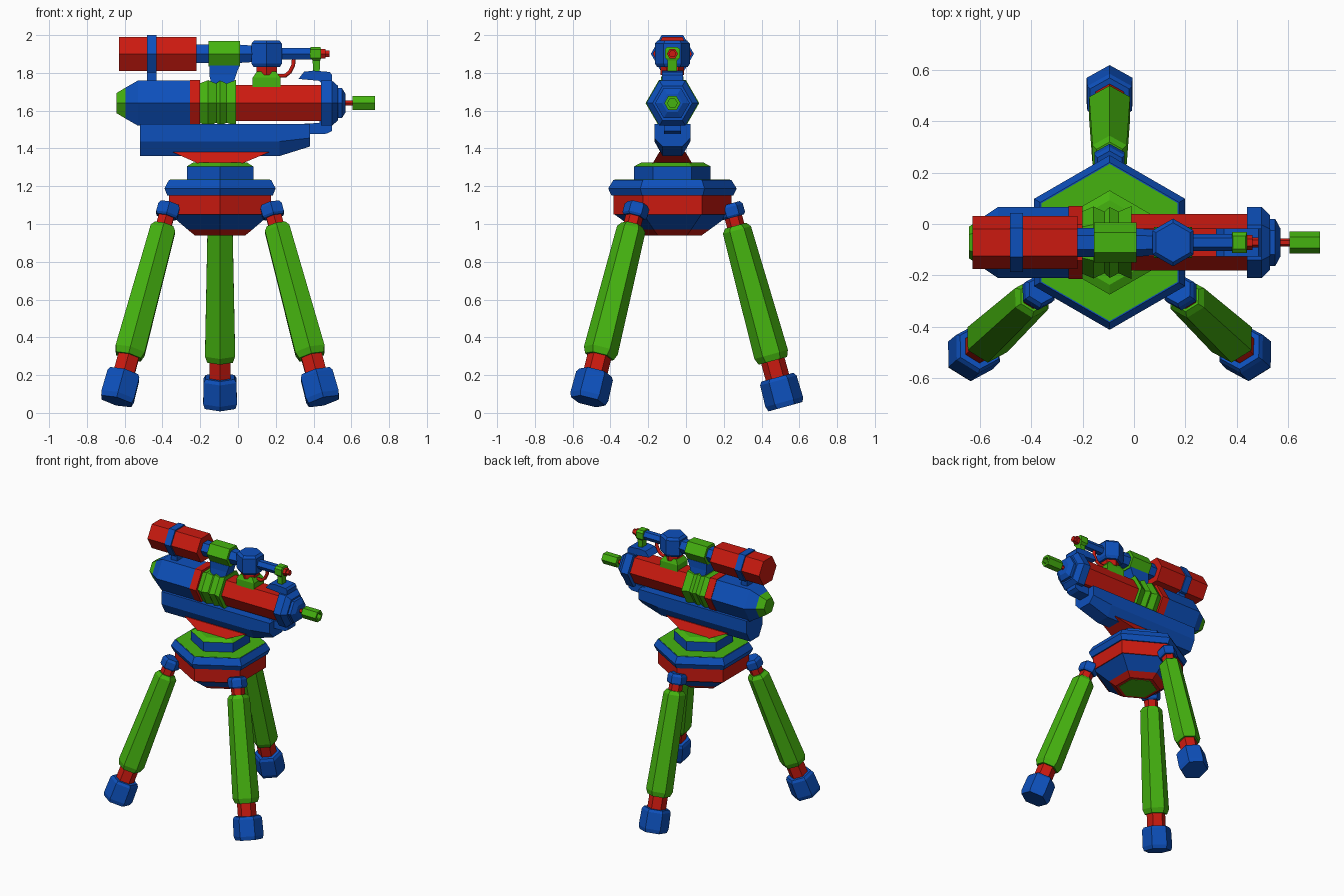
import bpy, bmesh
from mathutils import Vector

if "Cube" in bpy.data.objects:
    bpy.data.objects.remove(bpy.data.objects["Cube"])

CX, CY = -0.095, -0.072      # turret axis; the gun lies in the plane y = CY
X, Y, Z = Vector((1, 0, 0)), Vector((0, 1, 0)), Vector((0, 0, 1))


def material(name, rgb):
    m = bpy.data.materials.new(name)
    m.diffuse_color = (*rgb, 1)
    m.use_nodes = True
    m.node_tree.nodes["Principled BSDF"].inputs["Base Color"].default_value = m.diffuse_color
    return m


RED = material("red_paint", (0.6, 0.01, 0.005))
GREEN = material("green_paint", (0.06, 0.45, 0.005))
BLUE = material("blue_paint", (0.004, 0.08, 0.5))


def loft(name, mat, rings):
    """Skin a list of equal-length point rings and cap both ends."""
    bm = bmesh.new()
    loops = [[bm.verts.new(p) for p in ring] for ring in rings]
    n = len(loops[0])
    for a, b in zip(loops, loops[1:]):
        for i in range(n):
            j = (i + 1) % n
            bm.faces.new((a[i], a[j], b[j], b[i]))
    bm.faces.new(loops[0])
    bm.faces.new(loops[-1])
    bmesh.ops.recalc_face_normals(bm, faces=bm.faces[:])
    me = bpy.data.meshes.new(name)
    bm.to_mesh(me)
    bm.free()
    me.materials.append(mat)
    ob = bpy.data.objects.new(name, me)
    bpy.context.collection.objects.link(ob)
    return ob


def hexa(name, mat, origin, axis, ref, profile):
    """Six-sided turned part: profile of (distance, corner radius); one corner faces ref."""
    axis = axis.normalized()
    u = (ref - axis * ref.dot(axis)).normalized()
    v = axis.cross(u)
    dirs = [u, u * .5 + v * .866, -u * .5 + v * .866,
            -u, -u * .5 - v * .866, u * .5 - v * .866]
    return loft(name, mat, [[origin + axis * s + d * r for d in dirs] for s, r in profile])


def plate(name, mat, outline, half):
    """x-z outline extruded across the gun plane."""
    return loft(name, mat, [[(x, CY + s * half, z) for x, z in outline] for s in (-1, 1)])


def frustum(name, mat, *levels):
    """Rectangular block: levels of (z, x0, x1, half depth)."""
    return loft(name, mat, [[(a, CY - h, z), (b, CY - h, z), (b, CY + h, z), (a, CY + h, z)]
                            for z, a, b, h in levels])


# Turntable stack
hub = Vector((CX, CY, 0))
for name, mat, prof in [
    ("hub_bottom_plate", GREEN, [(.938, .13), (.95, .13)]),
    ("hub_lower_rim", RED, [(.94, .155), (.972, .2)]),
    ("hub_lower_cone", BLUE, [(.972, .2), (1.05, .305)]),
    ("hub_band", RED, [(1.05, .312), (1.155, .312)]),
    ("hub_flange", BLUE, [(1.15, .322), (1.188, .34), (1.234, .312)]),
    ("hub_deck", GREEN, [(1.22, .306), (1.236, .306)]),
    ("turret_collar", BLUE, [(1.234, .203), (1.305, .203)]),
    ("turret_cap", GREEN, [(1.305, .203), (1.325, .165)]),
]:
    hexa(name, mat, hub, Z, Y, prof)

# Three legs: top point, downward direction, radial corner direction
leg_frames = {
    "back_leg": (Vector((CX, .232, 1.105)), Vector((0, .275, -1)), Y),
    "left_leg": (Vector((CX - .267, -.257, 1.105)), Vector((-.27, -.25, -1)), Vector((-.866, -.5, 0))),
    "right_leg": (Vector((CX + .267, -.257, 1.105)), Vector((.27, -.25, -1)), Vector((.866, -.5, 0))),
}
leg_parts = [
    ("hip", BLUE, [(-.002, .055), (.015, .067), (.06, .067), (.072, .058)]),
    ("upper_rod", RED, [(.06, .047), (.14, .047)]),
    ("shin", GREEN, [(.118, .058), (.142, .077), (.825, .092), (.86, .078)]),
    ("lower_rod", RED, [(.85, .064), (.97, .064)]),
    ("foot", BLUE, [(.95, .088), (.968, .1), (1.085, .103), (1.112, .094)]),
]
for leg, (top, down, ref) in leg_frames.items():
    for part, mat, prof in leg_parts:
        hexa(f"{leg}_{part}", mat, top, down, ref, prof)

# Gun mount and cradle
frustum("gun_mount", RED, (1.32, -.21, .02, .105), (1.38, -.345, .165, .07))


def cradle_ring(x, low, mid):
    return [(x, CY + y, z) for y, z in ((-.052, low), (-.095, mid), (-.095, 1.53),
                                        (.095, 1.53), (.095, mid), (.052, low))]


loft("cradle", BLUE, [cradle_ring(-.52, 1.36, 1.437), cradle_ring(.22, 1.36, 1.437),
                      cradle_ring(.38, 1.41, 1.455)])
plate("cradle_front_arm", BLUE, [(.34, 1.53), (.37, 1.475), (.47, 1.478), (.497, 1.492),
                                 (.497, 1.58), (.44, 1.58), (.43, 1.535)], .045)

# Main barrel, back to front
barrel = Vector((0, CY, 1.64))
for name, mat, prof in [
    ("tail_cap", GREEN, [(-.642, .062), (-.595, .095)]),
    ("breech", BLUE, [(-.595, .095), (-.53, .138), (-.25, .138)]),
    ("breech_ring", RED, [(-.255, .142), (-.2, .142)]),
    ("bellows", GREEN, [(-.2, .122), (-.158, .14), (-.115, .12), (-.095, .138),
                        (-.06, .12), (-.01, .142)]),
    ("barrel", RED, [(-.02, .11), (.445, .11)]),
    ("nose_collar", BLUE, [(.44, .138), (.497, .138), (.53, .105)]),
    ("nose_ring", BLUE, [(.515, .092), (.55, .092), (.57, .055)]),
    ("muzzle_rod", RED, [(.56, .015), (.64, .015)]),
    ("muzzle", GREEN, [(.605, .043), (.725, .043), (.725, .026), (.645, .026)]),
]:
    hexa(name, mat, barrel, X, Y, prof)

# Upper tank and sight tube, back to front
scope = Vector((0, CY, 1.901))
for name, mat, prof in [
    ("tank", RED, [(-.63, .104), (-.22, .104)]),
    ("tank_band", BLUE, [(-.483, .114), (-.432, .114)]),
    ("tank_neck", BLUE, [(-.22, .056), (-.15, .056)]),
    ("valve_block", GREEN, [(-.155, .078), (.01, .078)]),
    ("rear_tube", BLUE, [(.005, .056), (.08, .05)]),
    ("front_tube", BLUE, [(.2, .034), (.39, .034)]),
    ("tube_tip_collar", RED, [(.435, .029), (.462, .029)]),
    ("tube_tip", RED, [(.455, .02), (.484, .02)]),
]:
    hexa(name, mat, scope, X, Y, prof)

# Vertical knob with its seat
knob = Vector((.152, CY, 0))
hexa("knob", BLUE, knob, Z, Y, [(1.83, .08), (1.85, .093), (1.955, .093), (1.972, .077)])
hexa("knob_stem", RED, knob, Z, Y, [(1.79, .062), (1.835, .062)])
frustum("knob_seat", GREEN, (1.725, .078, .225, .06), (1.775, .078, .225, .06), (1.808, .1, .2, .045))

# Supports between barrel and sight
frustum("tank_strut", BLUE, (1.75, -.483, -.432, .035), (1.82, -.483, -.432, .035))
frustum("valve_pedestal", BLUE, (1.745, -.142, -.025, .05), (1.79, -.152, -.01, .045),
        (1.84, -.152, .008, .045))
plate("front_sight_bracket", BLUE, [(.32, 1.768), (.35, 1.806), (.4, 1.812), (.485, 1.805),
                                    (.497, 1.79), (.497, 1.74), (.445, 1.74), (.43, 1.758)], .055)
frustum("front_sight_post", GREEN, (1.8, .398, .432, .025), (1.865, .395, .435, .025),
        (1.88, .382, .44, .04), (1.925, .382, .44, .04), (1.938, .385, .435, .025))

# Bent hose from the knob seat to the front tube
curve = bpy.data.curves.new("hose", "CURVE")
curve.dimensions = "3D"
curve.bevel_depth = .012
curve.bevel_resolution = 1
line = curve.splines.new("POLY")
path = [(.2, 1.785), (.25, 1.785), (.275, 1.805), (.292, 1.84), (.297, 1.89)]
line.points.add(len(path) - 1)
for p, (x, z) in zip(line.points, path):
    p.co = (x, CY, z, 1)
curve.materials.append(RED)
bpy.context.collection.objects.link(bpy.data.objects.new("hose", curve))
